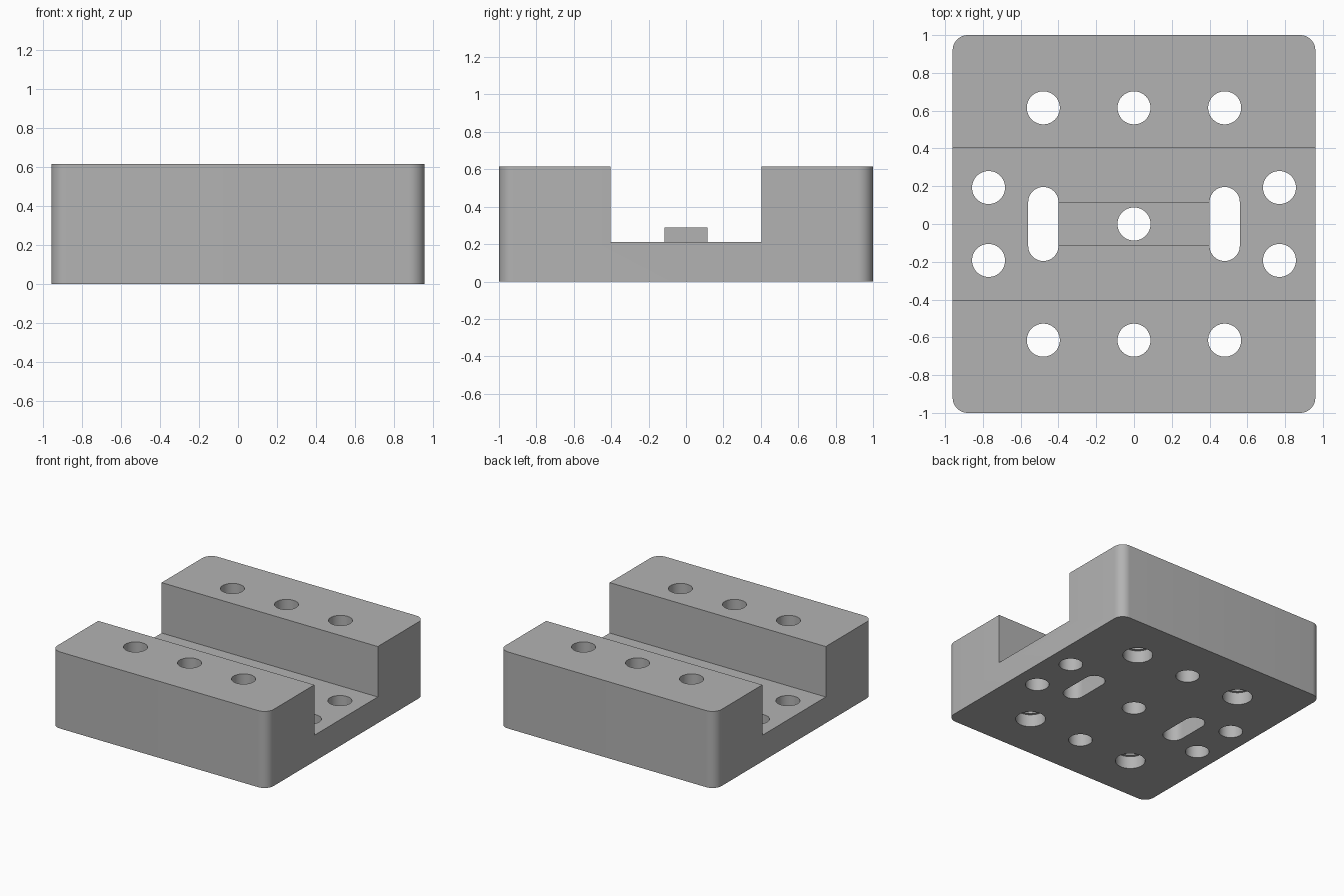
import bpy
import bmesh
import math
from mathutils import Matrix, Vector

default = bpy.data.objects.get("Cube")
if default:
    bpy.data.objects.remove(default, do_unlink=True)

WIDTH, DEPTH, HEIGHT = 1.92, 2.0, 0.615
FLOOR = 0.21
HOLE_R, SLOT_R, BORE_R = 0.0875, 0.08, 0.11

metal = bpy.data.materials.new("plain_grey")
metal.use_nodes = True
grey = (0.45, 0.45, 0.45, 1)
metal.diffuse_color = grey
metal.node_tree.nodes["Principled BSDF"].inputs["Base Color"].default_value = grey


def make_object(name, bm):
    mesh = bpy.data.meshes.new(name)
    bm.to_mesh(mesh)
    bm.free()
    mesh.materials.append(metal)
    obj = bpy.data.objects.new(name, mesh)
    bpy.context.collection.objects.link(obj)
    return obj


def add_box(bm, size, centre):
    matrix = Matrix.Translation(centre) @ Matrix.Diagonal((*size, 1))
    return bmesh.ops.create_cube(bm, size=1, matrix=matrix)["verts"]


def add_prism(bm, x, y, radius, z0, z1, straight=0, steps=24):
    """Round hole cutter, or a slot along y when straight is above zero."""
    verts = []
    for end in (1, -1):
        for i in range(steps + 1 if straight else steps):
            a = math.pi * i / steps + (0 if end == 1 else math.pi)
            verts.append(bm.verts.new((x + radius * math.cos(a),
                                       y + end * straight + radius * math.sin(a), z0)))
    face = bm.faces.new(verts)
    top = bmesh.ops.extrude_face_region(bm, geom=[face])["geom"]
    moved = [v for v in top if isinstance(v, bmesh.types.BMVert)]
    bmesh.ops.translate(bm, verts=moved, vec=Vector((0, 0, z1 - z0)))
    bmesh.ops.recalc_face_normals(bm, faces=bm.faces[:])


def combine(target, tool, operation):
    """Apply a boolean, then remove the tool object."""
    tool.hide_render = True
    mod = target.modifiers.new(tool.name, "BOOLEAN")
    mod.operation, mod.solver, mod.object = operation, "EXACT", tool
    bpy.context.view_layer.objects.active = target
    bpy.ops.object.modifier_apply(modifier=mod.name)
    bpy.data.objects.remove(tool, do_unlink=True)


# Block with rounded upright corners
bm = bmesh.new()
add_box(bm, (WIDTH, DEPTH, HEIGHT), (0, 0, HEIGHT / 2))
upright = [e for e in bm.edges if abs(e.verts[0].co.z - e.verts[1].co.z) > 0.1]
bmesh.ops.bevel(bm, geom=upright, offset=0.08, segments=10, profile=0.5, affect="EDGES")
block = make_object("channel_block", bm)

# Channel running from side to side
bm = bmesh.new()
add_box(bm, (3, 0.805, 1), (0, 0, FLOOR + 0.5))
combine(block, make_object("channel_cutter", bm), "DIFFERENCE")

# Raised key between the slots
bm = bmesh.new()
add_box(bm, (0.92, 0.23, 0.19), (0, 0, 0.195))
combine(block, make_object("key", bm), "UNION")

# Through holes and slots
bm = bmesh.new()
holes = [(x, y) for x in (-0.48, 0, 0.48) for y in (-0.615, 0.615)]
holes += [(x, y) for x in (-0.77, 0.77) for y in (-0.193, 0.193)]
holes.append((0, 0))
for x, y in holes:
    add_prism(bm, x, y, HOLE_R, -0.1, 0.8)
for x in (-0.48, 0.48):
    add_prism(bm, x, 0, SLOT_R, -0.1, 0.8, straight=0.116)
combine(block, make_object("hole_cutter", bm), "DIFFERENCE")

# Counterbores under the corner holes
bm = bmesh.new()
for x in (-0.48, 0.48):
    for y in (-0.615, 0.615):
        add_prism(bm, x, y, BORE_R, -0.1, 0.1)
combine(block, make_object("counterbore_cutter", bm), "DIFFERENCE")

# Smooth the round walls, keep the edges crisp
bpy.ops.object.select_all(action="DESELECT")
block.select_set(True)
bpy.context.view_layer.objects.active = block
bpy.ops.object.shade_smooth_by_angle(angle=math.radians(30))
